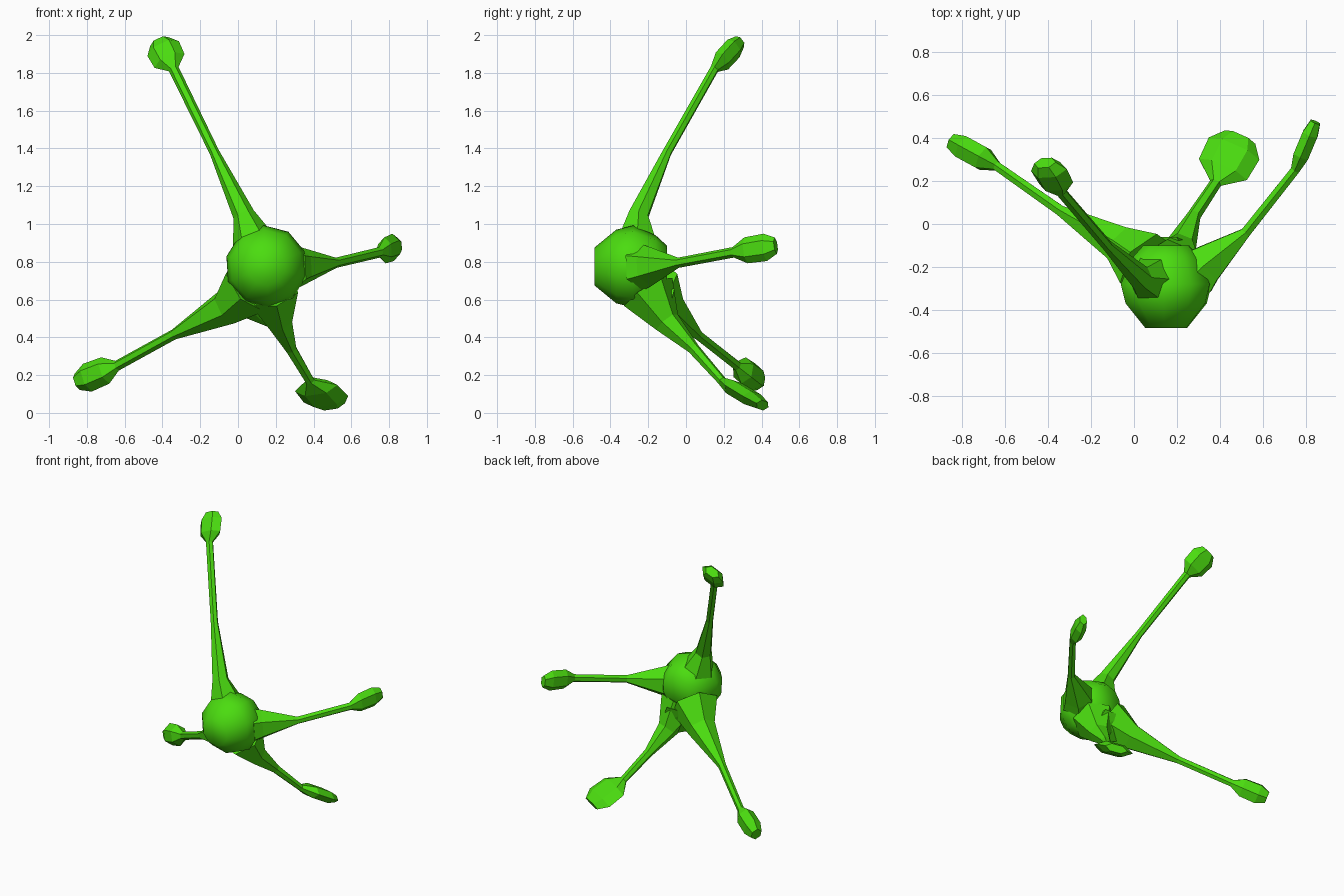
import bpy, bmesh, math
from mathutils import Vector

cube = bpy.data.objects.get("Cube")
if cube:
    bpy.data.objects.remove(cube, do_unlink=True)

green = bpy.data.materials.new("bright green")
green.use_nodes = True
colour = (0.07, 0.72, 0.005, 1)
green.diffuse_color = colour
green.node_tree.nodes["Principled BSDF"].inputs["Base Color"].default_value = colour


def make_object(name, bm, smooth=False):
    bmesh.ops.recalc_face_normals(bm, faces=bm.faces)
    for face in bm.faces:
        face.smooth = smooth
    mesh = bpy.data.meshes.new(name)
    bm.to_mesh(mesh)
    bm.free()
    mesh.materials.append(green)
    obj = bpy.data.objects.new(name, mesh)
    bpy.context.collection.objects.link(obj)
    return obj


def loft(name, sections, ref, sides=6, smooth=False):
    """Join rings of (centre, half width, half thickness) into a closed tube."""
    bm = bmesh.new()
    points = [Vector(s[0]) for s in sections]
    rings = []
    for i, (_, width, thick) in enumerate(sections):
        along = (points[min(i + 1, len(points) - 1)] - points[max(i - 1, 0)]).normalized()
        u = Vector(ref)
        u = (u - along * u.dot(along)).normalized()
        v = along.cross(u)
        ring = []
        for k in range(sides):
            a = math.tau * k / sides
            ring.append(bm.verts.new(points[i] + u * width * math.cos(a) + v * thick * math.sin(a)))
        rings.append(ring)
    for a, b in zip(rings, rings[1:]):
        for k in range(sides):
            n = (k + 1) % sides
            bm.faces.new((a[k], a[n], b[n], b[k]))
    bm.faces.new(rings[0])
    bm.faces.new(rings[-1])
    return make_object(name, bm, smooth)


def limb(name, stem, neck, end, width, thick, ref):
    """Tapering stem with a flattened faceted pad from neck to end."""
    sections = [(p, r, r) for p, r in stem]
    neck, end = Vector(neck), Vector(end)
    for t, w, h in ((0, 0.028, 0.024), (0.3, width * 0.95, thick),
                    (0.75, width, thick), (1, width * 0.6, thick * 0.65)):
        sections.append((neck.lerp(end, t), w, h))
    return loft(name, sections, ref)


# Round body with a flattened front and a narrower back
profile = ((-0.485, 0.1), (-0.37, 0.195), (-0.28, 0.218), (-0.16, 0.165), (-0.1, 0.11))
loft("body", [((0.15, y, 0.775), r, r) for y, r in profile], (1, 0, 0.4), sides=10, smooth=True)

# Web of flat faces under the body, between the two lower limbs
bm = bmesh.new()
for corner in ((0.01, -0.14, 0.515), (0.16, -0.13, 0.455), (0.02, -0.26, 0.59), (0.27, -0.26, 0.58),
               (0.28, -0.1, 0.5), (0.04, -0.06, 0.66), (0.2, -0.06, 0.66)):
    bm.verts.new(corner)
bmesh.ops.convex_hull(bm, input=bm.verts)
make_object("lower_web", bm)

# Limbs: stem points with radii, then pad start, pad end, size and width direction
limb("upper_right_limb",
     [((0.09, -0.26, 0.88), 0.125), ((0.03, -0.25, 1.05), 0.058), ((-0.125, -0.1, 1.38), 0.026)],
     (-0.34, 0.15, 1.82), (-0.415, 0.285, 1.965), 0.092, 0.052, (1, 0, 0.4))
limb("upper_left_limb",
     [((0.28, -0.24, 0.77), 0.125), ((0.33, -0.19, 0.775), 0.105), ((0.52, -0.04, 0.795), 0.027)],
     (0.75, 0.25, 0.85), (0.845, 0.475, 0.885), 0.073, 0.042, (0, 0, 1))
limb("lower_left_limb",
     [((0.18, -0.2, 0.64), 0.15), ((0.22, -0.1, 0.48), 0.072), ((0.28, 0.04, 0.34), 0.032)],
     (0.38, 0.19, 0.17), (0.495, 0.405, 0.04), 0.13, 0.045, (0.24, -0.15, 0.06))
limb("lower_right_limb",
     [((0.06, -0.19, 0.67), 0.165), ((-0.06, -0.1, 0.56), 0.098), ((-0.34, 0.06, 0.415), 0.028)],
     (-0.64, 0.27, 0.25), (-0.85, 0.385, 0.165), 0.078, 0.062, (0, 0, 1))
